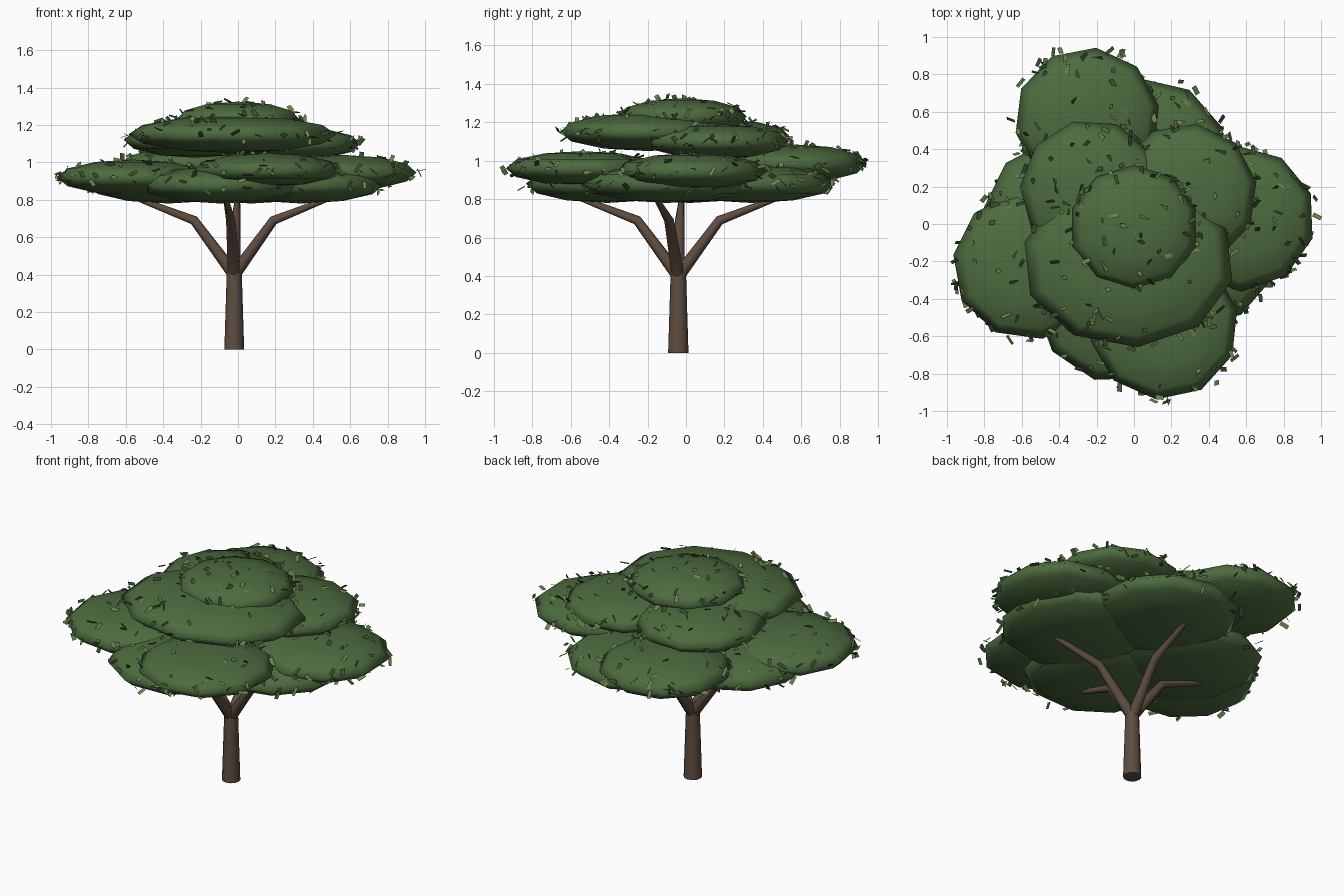
import bpy, bmesh, math, random
from mathutils import Vector, Matrix

if "Cube" in bpy.data.objects:
    bpy.data.objects.remove(bpy.data.objects["Cube"])

random.seed(7)


def material(name, color):
    m = bpy.data.materials.new(name)
    m.diffuse_color = (*color, 1)
    m.use_nodes = True
    m.node_tree.nodes["Principled BSDF"].inputs["Base Color"].default_value = m.diffuse_color
    return m


BARK = material("bark", (0.115, 0.075, 0.052))
LEAF = material("foliage", (0.075, 0.15, 0.05))
LIGHT = material("leaf_light", (0.14, 0.22, 0.075))
DARK = material("leaf_dark", (0.04, 0.075, 0.03))


def make_object(name, bm, mats, smooth=True):
    mesh = bpy.data.meshes.new(name)
    bm.to_mesh(mesh)
    bm.free()
    for m in mats:
        mesh.materials.append(m)
    for p in mesh.polygons:
        p.use_smooth = smooth and len(p.vertices) < 8
    ob = bpy.data.objects.new(name, mesh)
    bpy.context.collection.objects.link(ob)
    return ob


def limb(name, points, radii, sides=10):
    """Tapered tube: one ring of vertices per path point."""
    bm = bmesh.new()
    pts = [Vector(p) for p in points]
    rings = []
    for i, p in enumerate(pts):
        a, b = pts[max(i - 1, 0)], pts[min(i + 1, len(pts) - 1)]
        d = (b - a).normalized()
        rot = Vector((0, 0, 1)).rotation_difference(d)
        ring = []
        for k in range(sides):
            t = 2 * math.pi * k / sides
            ring.append(bm.verts.new(p + rot @ Vector((math.cos(t), math.sin(t), 0)) * radii[i]))
        rings.append(ring)
    for r0, r1 in zip(rings, rings[1:]):
        for k in range(sides):
            n = (k + 1) % sides
            bm.faces.new((r0[k], r0[n], r1[n], r1[k]))
    bm.faces.new(rings[0][::-1])
    bm.faces.new(rings[-1])
    return make_object(name, bm, [BARK])


# Trunk
CX, CY = -0.02, -0.04
limb("trunk", [(CX, CY, 0), (CX, CY, 0.42)], [0.053, 0.04], 12)

# Four bent branches
for i, deg in enumerate((-13, 88, 178, 265)):
    c, s = math.cos(math.radians(deg)), math.sin(math.radians(deg))
    path = [(CX + c * r, CY + s * r, z) for r, z in ((0.0, 0.40), (0.215, 0.69), (0.54, 0.815))]
    limb(f"branch_{i + 1}", path, [0.034, 0.025, 0.013], 8)

# Foliage pads: name, centre, radii, angle of first vertex
PADS = [
    ("lower_left", (-0.37, 0.02, 0.88), (0.44, 0.44, 0.10), 10),
    ("lower_back", (0.07, 0.34, 0.88), (0.44, 0.44, 0.10), 5),
    ("lower_right", (0.34, -0.10, 0.88), (0.45, 0.45, 0.10), -5),
    ("lower_front", (-0.09, -0.41, 0.88), (0.44, 0.44, 0.10), 20),
    ("outer_right", (0.56, 0.03, 0.945), (0.41, 0.39, 0.095), 2),
    ("outer_back", (-0.25, 0.56, 0.985), (0.39, 0.385, 0.10), 29),
    ("outer_left", (-0.56, -0.22, 0.92), (0.41, 0.40, 0.095), 10),
    ("outer_front", (0.16, -0.54, 0.96), (0.40, 0.40, 0.09), -6),
    ("middle_back", (-0.23, 0.18, 1.12), (0.38, 0.38, 0.095), 15),
    ("middle_right", (0.28, 0.16, 1.10), (0.38, 0.38, 0.09), -8),
    ("middle_front", (-0.03, -0.20, 1.15), (0.57, 0.46, 0.10), 5),
    ("top", (0.0, -0.02, 1.23), (0.345, 0.335, 0.095), 0),
]

leaves = bmesh.new()
for name, centre, radii, phase in PADS:
    # Flattened low-poly ball
    bm = bmesh.new()
    bmesh.ops.create_uvsphere(bm, u_segments=10, v_segments=6, radius=1)
    xf = (Matrix.Translation(centre) @ Matrix.Diagonal((*radii, 1))
          @ Matrix.Rotation(math.radians(phase), 4, 'Z'))
    bmesh.ops.transform(bm, matrix=xf, verts=bm.verts)
    make_object("foliage_" + name, bm, [LEAF])

    # Loose leaf cards over the upper side and rim
    for _ in range(60):
        z = random.uniform(-0.4, 1)
        t = random.uniform(0, 2 * math.pi)
        k = math.sqrt(1 - z * z)
        f = random.uniform(0.95, 1.05)
        pos = Vector([centre[j] + radii[j] * f * v
                      for j, v in enumerate((k * math.cos(t), k * math.sin(t), z))])
        rot = Matrix.Rotation(random.uniform(0, 6.28), 4, 'Z') \
            @ Matrix.Rotation(random.uniform(-1, 1), 4, 'X') \
            @ Matrix.Rotation(random.uniform(-1, 1), 4, 'Y')
        w, h = random.uniform(0.009, 0.013), random.uniform(0.02, 0.029)
        vs = [leaves.verts.new(pos + rot @ Vector((a * w, b * h, 0)))
              for a, b in ((-1, -1), (1, -1), (1, 1), (-1, 1))]
        leaves.faces.new(vs).material_index = random.choice((0, 0, 1))
make_object("loose_leaves", leaves, [LIGHT, DARK], smooth=False)
